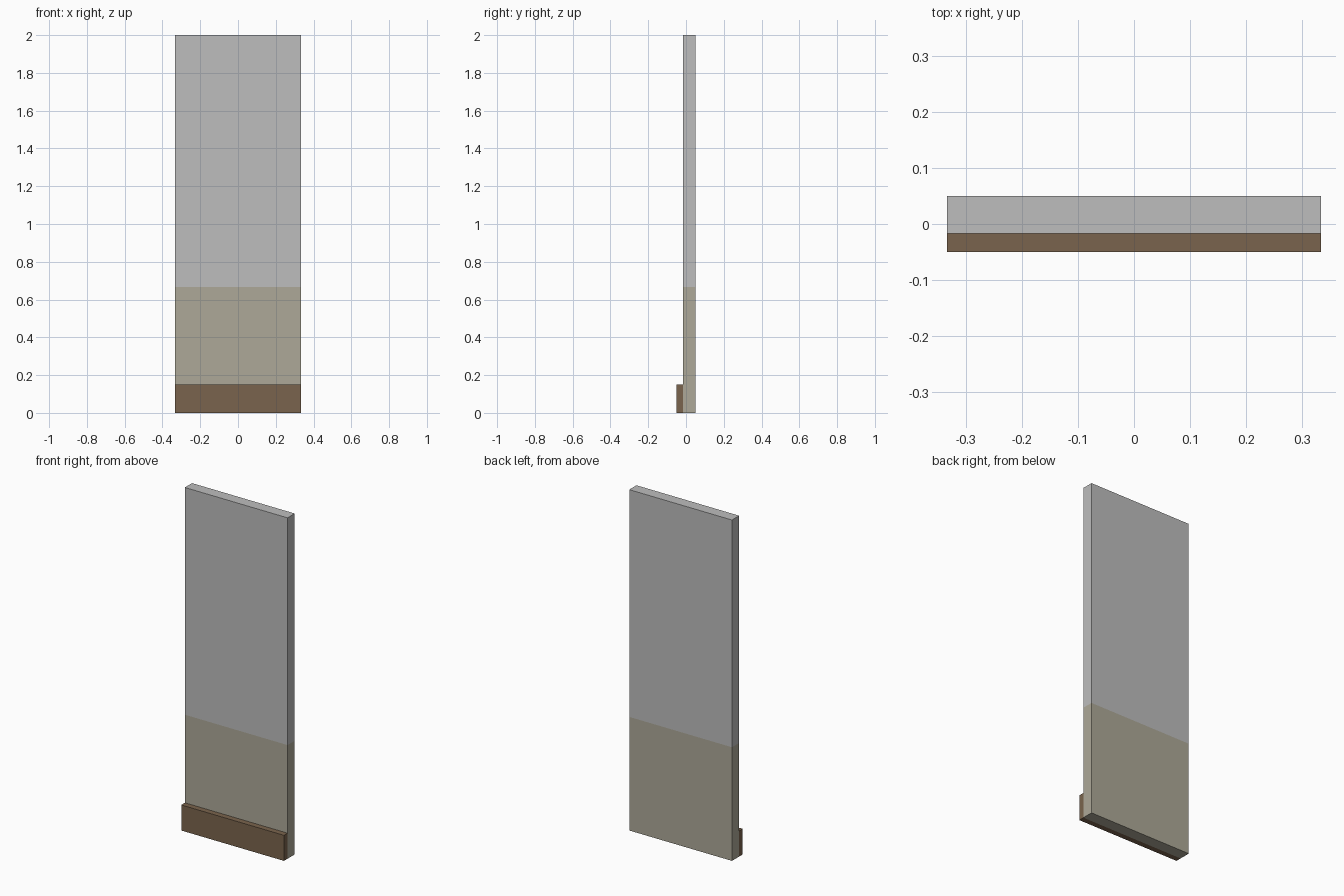
import bpy, bmesh
from mathutils import Vector

if "Cube" in bpy.data.objects:
    bpy.data.objects.remove(bpy.data.objects["Cube"])


def srgb(r, g, b):
    lin = lambda c: c / 12.92 if c <= 0.04045 else ((c + 0.055) / 1.055) ** 2.4
    return [lin(v / 255) for v in (r, g, b)] + [1.0]


def material(name, rgb):
    m = bpy.data.materials.new(name)
    m.diffuse_color = srgb(*rgb)
    m.use_nodes = True
    m.node_tree.nodes["Principled BSDF"].inputs["Base Color"].default_value = m.diffuse_color
    return m


def box(name, lo, hi, mats, cut_z=None):
    """Box between two corners; faces below cut_z get the second material."""
    lo, hi = Vector(lo), Vector(hi)
    bm = bmesh.new()
    bmesh.ops.create_cube(bm, size=1)
    for v in bm.verts:
        v.co = (lo + hi) / 2 + v.co * (hi - lo)
    if cut_z is not None:
        bmesh.ops.bisect_plane(bm, geom=bm.verts[:] + bm.edges[:] + bm.faces[:],
                               plane_co=(0, 0, cut_z), plane_no=(0, 0, 1))
        for f in bm.faces:
            f.material_index = int(f.calc_center_median().z < cut_z)
    me = bpy.data.meshes.new(name)
    bm.to_mesh(me)
    bm.free()
    for m in mats:
        me.materials.append(m)
    ob = bpy.data.objects.new(name, me)
    bpy.context.collection.objects.link(ob)
    return ob


grey = material("grey_paint", (189, 189, 189))
beige = material("beige_paint", (174, 169, 152))
brown = material("brown_wood", (122, 100, 77))

W = 1 / 3          # half width
SPLIT = -0.05 / 3  # front face of the wall

# Wall panel with a beige lower third
box("wall_panel", (-W, SPLIT, 0), (W, 0.05, 2), [grey, beige], 2 / 3)

# Skirting board along the foot of the front
box("skirting_board", (-W, -0.05, 0), (W, SPLIT, 0.15), [brown])
